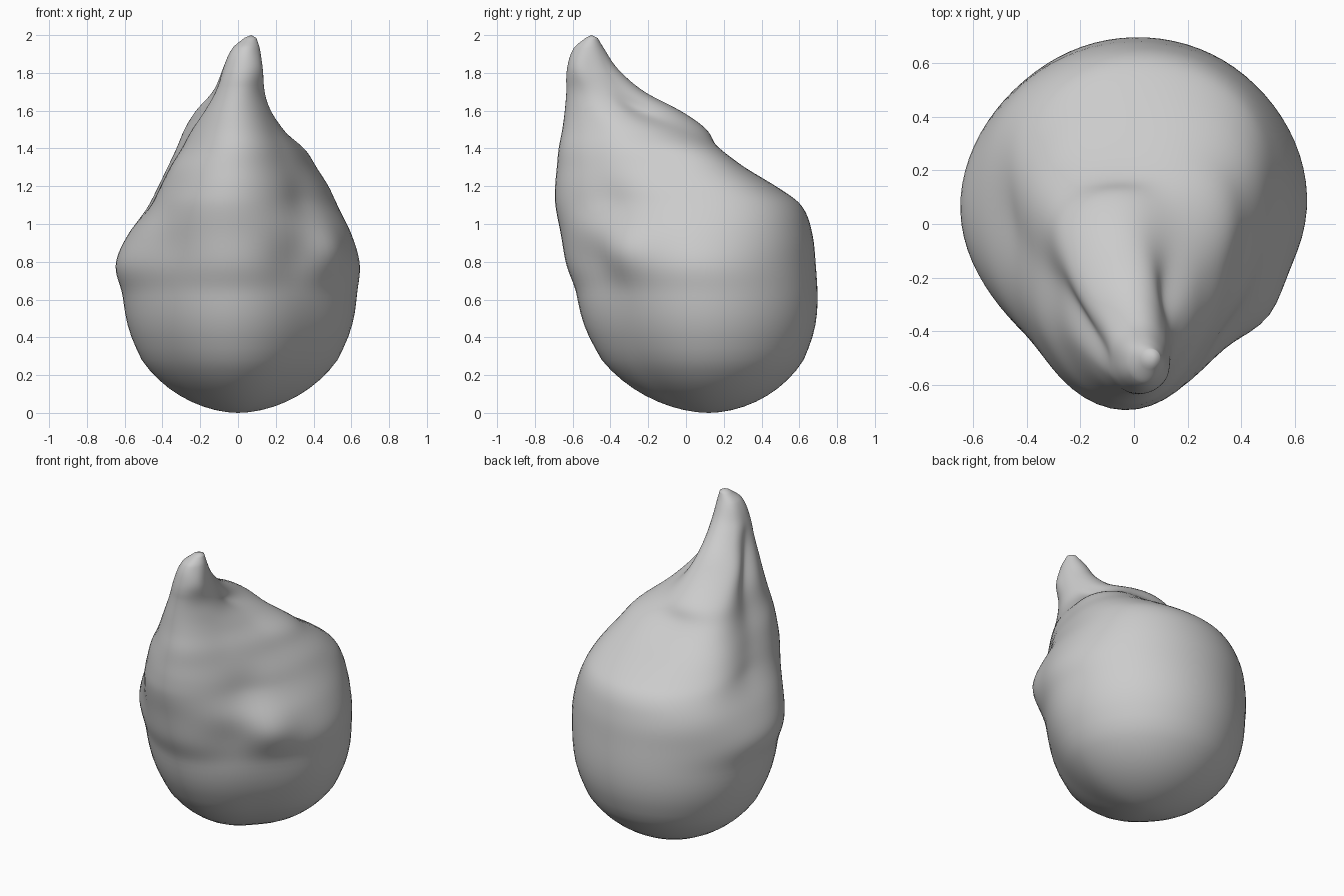
import bpy, bmesh, math

if "Cube" in bpy.data.objects:
    bpy.data.objects.remove(bpy.data.objects["Cube"])

SEG, SUB = 80, 7

# Horizontal sections: z, centre x, centre y, then radii every 45 degrees from +x
RINGS = [
    (0.60, 0.00, 0.07, .63, .64, .63, .62, .61, .59, .65, .57),
    (0.78, -.01, 0.05, .66, .66, .64, .63, .645, .61, .69, .60),
    (0.95, -.03, 0.03, .63, .67, .64, .61, .55, .58, .70, .61),
    (1.10, -.04, 0.00, .56, .65, .61, .54, .42, .52, .70, .56),
    (1.20, -.03, -.08, .49, .61, .55, .49, .38, .47, .62, .49),
    (1.30, -.02, -.15, .41, .53, .45, .44, .34, .42, .54, .42),
    (1.40, -.01, -.20, .34, .44, .37, .40, .29, .36, .48, .36),
    (1.50, -.01, -.25, .25, .28, .36, .36, .235, .30, .41, .30),
    (1.60, -.01, -.35, .175, .16, .32, .29, .16, .22, .295, .23),
    (1.70, 0.01, -.44, .13, .14, .22, .19, .125, .165, .195, .155),
    (1.82, 0.03, -.50, .10, .11, .14, .13, .11, .12, .13, .12),
    (1.93, .045, -.51, .07, .07, .075, .08, .075, .08, .085, .075),
    (1.985, .065, -.50, .032, .032, .032, .032, .032, .032, .032, .032),
]

# Local lumps and hollows: x, y, z, radial amount, spread
LUMPS = [
    (0.50, -.36, 0.85, 0.06, 0.13),
    (0.30, -.50, 0.80, -.03, 0.14),
    (-.30, -.45, 0.88, -.02, 0.15),
    (0.32, -.40, 1.12, -.02, 0.12),
]


def spline(a, b, c, d, t):
    return b + 0.5 * t * (c - a + t * (2*a - 5*b + 4*c - d + t * (3*(b - c) + d - a)))


def blend(rows, i, t):
    """Interpolate between sections i and i+1, allowing for uneven heights."""
    b, c = rows[i], rows[i + 1]
    h = c[0] - b[0]

    def slope(k, n):
        lo, hi = rows[max(k - 1, 0)], rows[min(k + 1, len(rows) - 1)]
        return (hi[n] - lo[n]) / (hi[0] - lo[0])

    out = [b[0] + h * t]
    for n in range(1, len(b)):
        m0 = slope(i, n) * h if i else 0.0
        m1 = slope(i + 1, n) * h
        out.append((2*t**3 - 3*t**2 + 1) * b[n] + (t**3 - 2*t**2 + t) * m0
                   + (3*t**2 - 2*t**3) * c[n] + (t**3 - t**2) * m1)
    return out


# Rounded bottom: scale the lowest section down along a bowl curve
base = RINGS[0]
rows = []
for i in range(1, 14):
    z = 0.6 * (1 - math.cos(math.pi / 2 * i / 14))
    k = math.sin(math.pi / 2 * i / 14) ** 1.08
    rows.append([z, 0.0, 0.12 - 0.05 * z / 0.6] + [r * k for r in base[3:]])

# Body and leaning peak
for i in range(len(RINGS) - 1):
    rows += [blend(RINGS, i, s / SUB) for s in range(SUB)]
rows.append(RINGS[-1])

bm = bmesh.new()
loops = []
for z, cx, cy, *rad in rows:
    loop = []
    for j in range(SEG):
        u = 8 * j / SEG
        k = int(u)
        r = spline(rad[k - 1], rad[k], rad[(k + 1) % 8], rad[(k + 2) % 8], u - k)
        ca, sa = math.cos(2 * math.pi * j / SEG), math.sin(2 * math.pi * j / SEG)
        x, y = cx + r * ca, cy + r * sa
        for lx, ly, lz, amount, spread in LUMPS:
            d2 = (x - lx) ** 2 + (y - ly) ** 2 + (z - lz) ** 2
            r += amount * math.exp(-d2 / spread ** 2)
        loop.append(bm.verts.new((cx + r * ca, cy + r * sa, z)))
    loops.append(loop)
for lo, hi in zip(loops, loops[1:]):
    for j in range(SEG):
        n = (j + 1) % SEG
        bm.faces.new((lo[j], lo[n], hi[n], hi[j]))

# Close the bottom and the tip
bottom = bm.verts.new((0, 0.12, 0))
tip = bm.verts.new((0.07, -0.50, 2.0))
for j in range(SEG):
    n = (j + 1) % SEG
    bm.faces.new((bottom, loops[0][n], loops[0][j]))
    bm.faces.new((tip, loops[-1][j], loops[-1][n]))

# Soften the section transitions, leaving the two ends fixed
soft = [v for v in bm.verts if 0.3 < v.co.z < 1.75]
for _ in range(6):
    bmesh.ops.smooth_vert(bm, verts=soft, factor=0.5,
                          use_axis_x=True, use_axis_y=True, use_axis_z=True)
bmesh.ops.recalc_face_normals(bm, faces=bm.faces)

mesh = bpy.data.meshes.new("peaked_body")
bm.to_mesh(mesh)
bm.free()
body = bpy.data.objects.new("peaked_body", mesh)
bpy.context.collection.objects.link(body)

grey = bpy.data.materials.new("light_grey")
grey.diffuse_color = (0.6, 0.6, 0.6, 1)
grey.use_nodes = True
grey.node_tree.nodes["Principled BSDF"].inputs["Base Color"].default_value = grey.diffuse_color
mesh.materials.append(grey)
for p in mesh.polygons:
    p.use_smooth = True
